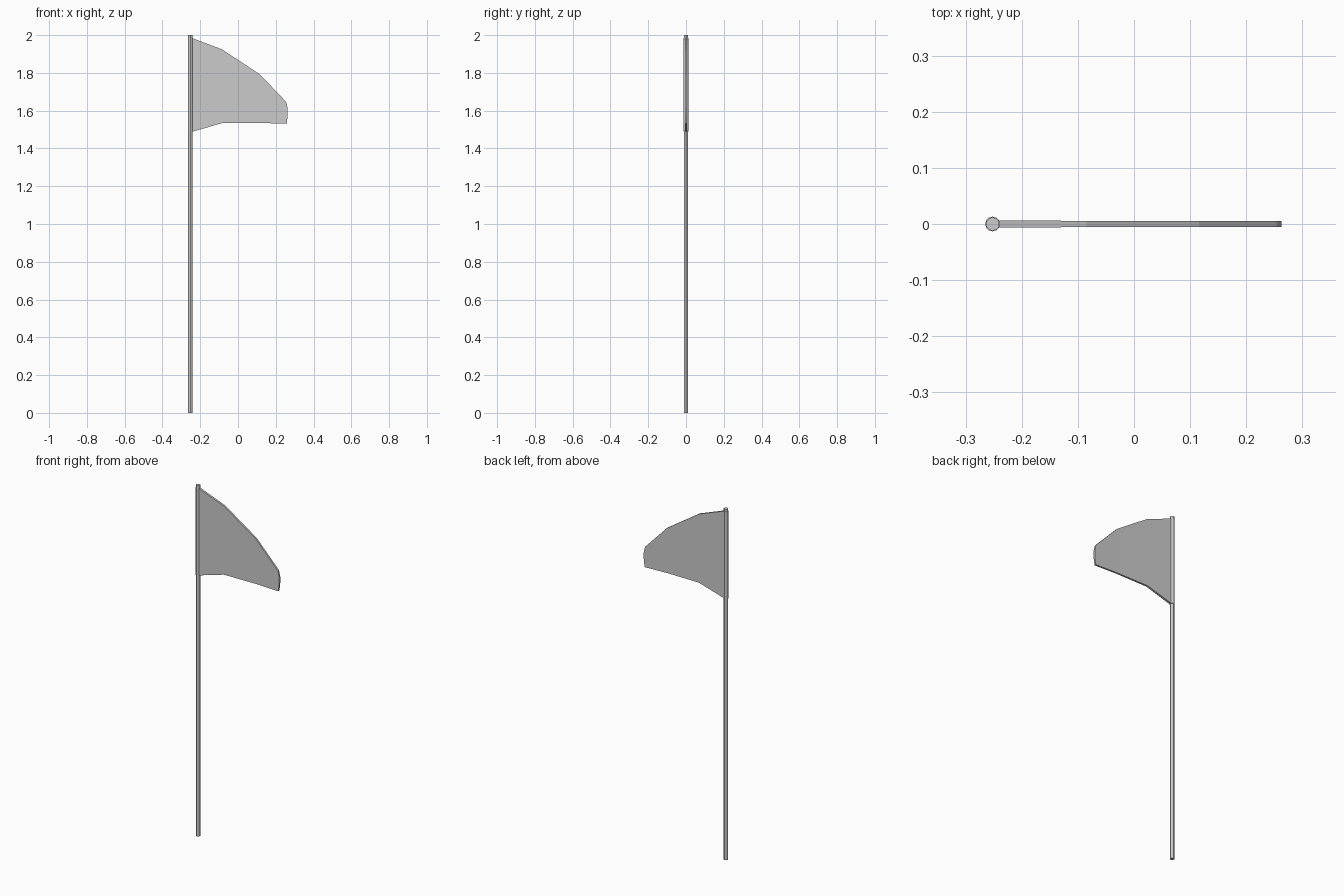
import bpy, bmesh

if "Cube" in bpy.data.objects:
    bpy.data.objects.remove(bpy.data.objects["Cube"])

POLE_X = -0.252


def cylinder(name, radius, z0, z1, sides=12):
    bpy.ops.mesh.primitive_cylinder_add(
        vertices=sides, radius=radius, depth=z1 - z0,
        location=(POLE_X, 0, (z0 + z1) / 2))
    ob = bpy.context.object
    ob.name = name
    bpy.ops.object.shade_smooth_by_angle()
    return ob


# Pole and the cloth sleeve wrapped around its upper part
cylinder("pole", 0.0118, 0.0, 2.0)
cylinder("flag_sleeve", 0.0132, 1.489, 1.986)

# Flag stations: x, bottom z, top z, half thickness
stations = [
    (POLE_X, 1.487, 1.986, 0.0065),
    (-0.240, 1.489, 1.983, 0.0065),
    (-0.085, 1.534, 1.925, 0.0055),
    (0.116, 1.535, 1.792, 0.005),
    (0.254, 1.531, 1.648, 0.005),
    (0.258, 1.532, 1.636, 0.005),
    (0.263, 1.575, 1.612, 0.005),
]
bm = bmesh.new()
rings = []
for x, lo, hi, t in stations:
    rings.append([bm.verts.new(p) for p in
                  ((x, -t, lo), (x, -t, hi), (x, t, hi), (x, t, lo))])
for a, b in zip(rings, rings[1:]):
    for i in range(4):
        j = (i + 1) % 4
        bm.faces.new((a[i], a[j], b[j], b[i]))
bm.faces.new(rings[0])
bm.faces.new(rings[-1])
bmesh.ops.recalc_face_normals(bm, faces=bm.faces)
mesh = bpy.data.meshes.new("flag")
bm.to_mesh(mesh)
bm.free()
flag = bpy.data.objects.new("flag", mesh)
bpy.context.collection.objects.link(flag)
